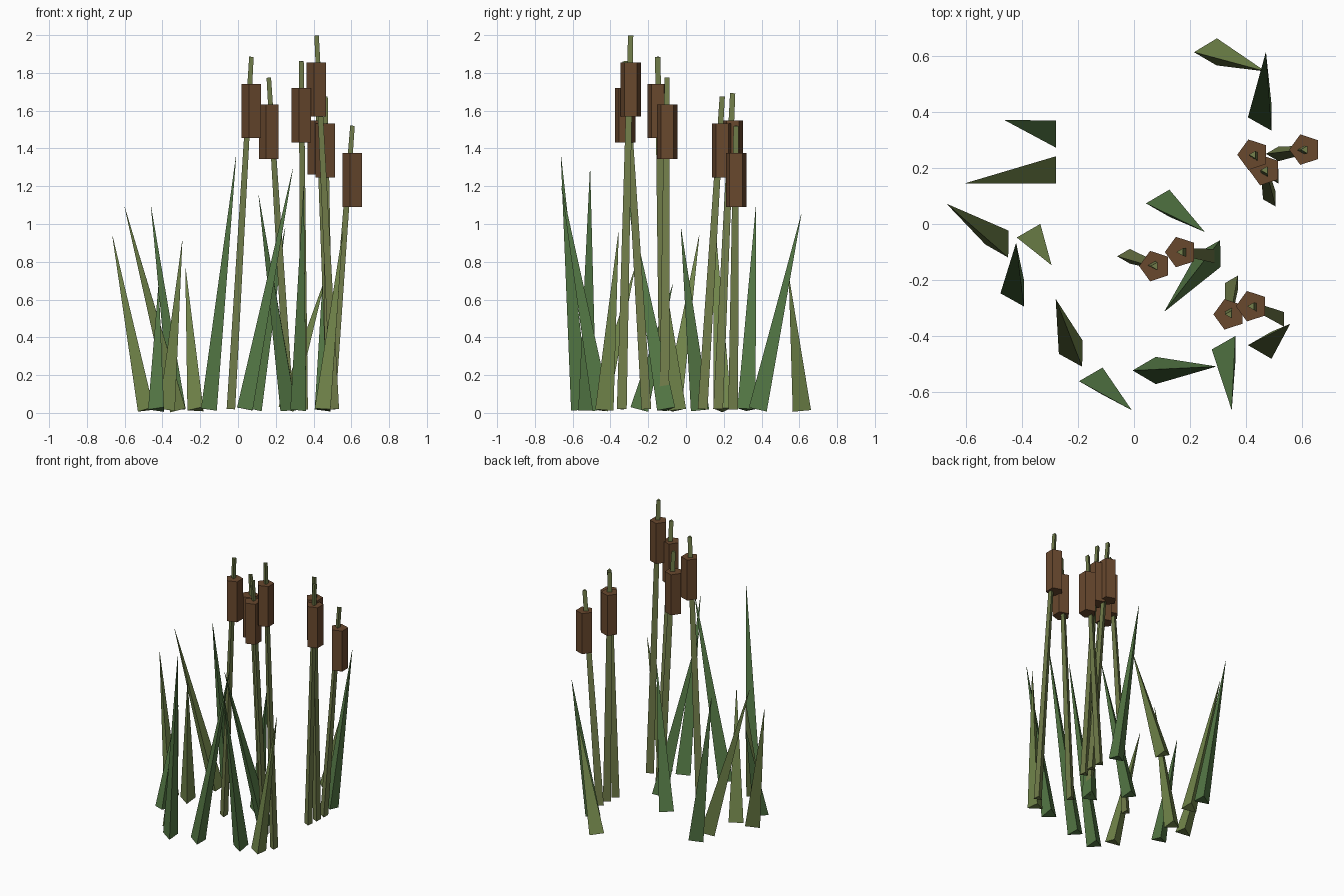
import bpy, bmesh
from mathutils import Vector, Matrix

if "Cube" in bpy.data.objects:
    bpy.data.objects.remove(bpy.data.objects["Cube"])


def material(name, rgb):
    m = bpy.data.materials.new(name)
    m.diffuse_color = (*rgb, 1)
    m.use_nodes = True
    m.node_tree.nodes["Principled BSDF"].inputs["Base Color"].default_value = m.diffuse_color
    return m


olive = material("olive_leaf", (0.17, 0.24, 0.07))
green = material("green_leaf", (0.09, 0.19, 0.06))
stalk = material("stalk_green", (0.17, 0.21, 0.07))
brown = material("seed_brown", (0.14, 0.065, 0.027))


def taper(name, start, end, r1, r2, sides, mat):
    """Flat-sided tapered rod between two points, one corner towards +y."""
    a, b = Vector(start), Vector(end)
    d = b - a
    tilt = Vector((0, 0, 1)).rotation_difference(d).to_matrix().to_4x4()
    spin = Matrix.Rotation(1.5707963, 4, 'Z')
    bm = bmesh.new()
    bmesh.ops.create_circle(bm, cap_ends=True, segments=sides, radius=r1,
                            matrix=spin)
    base = bm.faces[:][0]
    top = bmesh.ops.extrude_face_region(bm, geom=[base], use_keep_orig=True)
    for v in [g for g in top["geom"] if isinstance(g, bmesh.types.BMVert)]:
        v.co = v.co * (r2 / r1) + Vector((0, 0, d.length))
    bmesh.ops.remove_doubles(bm, verts=bm.verts, dist=1e-6)
    bmesh.ops.recalc_face_normals(bm, faces=bm.faces)
    bm.transform(Matrix.Translation(a) @ tilt)
    me = bpy.data.meshes.new(name)
    bm.to_mesh(me)
    bm.free()
    me.materials.append(mat)
    ob = bpy.data.objects.new(name, me)
    bpy.context.collection.objects.link(ob)
    return ob


# Cattails: stem base x, y and stem tip x, y, z
cattails = [
    (-0.03, -0.115, 0.075, -0.15, 1.885),
    (0.28, -0.115, 0.167, -0.1, 1.775),
    (0.355, -0.21, 0.34, -0.322, 1.862),
    (0.52, -0.34, 0.42, -0.293, 1.998),
    (0.50, 0.17, 0.425, 0.247, 1.692),
    (0.49, 0.088, 0.467, 0.192, 1.675),
    (0.50, 0.25, 0.61, 0.265, 1.52),
]
for i, (bx, by, tx, ty, tz) in enumerate(cattails):
    taper(f"stem_{i}", (bx, by, 0.02), (tx, ty, tz), 0.03, 0.016, 3, stalk)
    # upright five-sided seed head around the upper stem
    taper(f"seed_head_{i}", (tx, ty, tz - 0.43), (tx, ty, tz - 0.143),
          0.057, 0.057, 5, brown)

# Leaf blades: base x, y, tip x, y, z, colour
blades = [
    (-0.475, -0.072, -0.665, 0.07, 0.94, olive),
    (-0.305, 0.193, -0.60, 0.145, 1.09, olive),
    (-0.305, 0.32, -0.46, 0.37, 1.09, green),
    (-0.42, -0.247, -0.42, -0.07, 0.68, green),
    (-0.362, -0.048, -0.295, -0.145, 0.91, olive),
    (-0.212, -0.462, -0.278, -0.27, 0.77, olive),
    (-0.14, -0.56, -0.01, -0.662, 1.36, green),
    (0.05, -0.522, 0.29, -0.508, 1.29, green),
    (0.333, -0.447, 0.348, -0.66, 1.2, green),
    (0.462, -0.432, 0.555, -0.357, 0.96, olive),
    (0.28, -0.105, 0.11, -0.31, 1.15, green),
    (0.098, 0.074, 0.25, -0.027, 0.98, green),
    (0.462, 0.38, 0.47, 0.61, 1.05, green),
    (0.268, 0.613, 0.465, 0.545, 0.72, olive),
]
for i, (bx, by, tx, ty, tz, mat) in enumerate(blades):
    taper(f"leaf_blade_{i}", (bx, by, 0.018), (tx, ty, tz), 0.056, 0.001, 3, mat)
